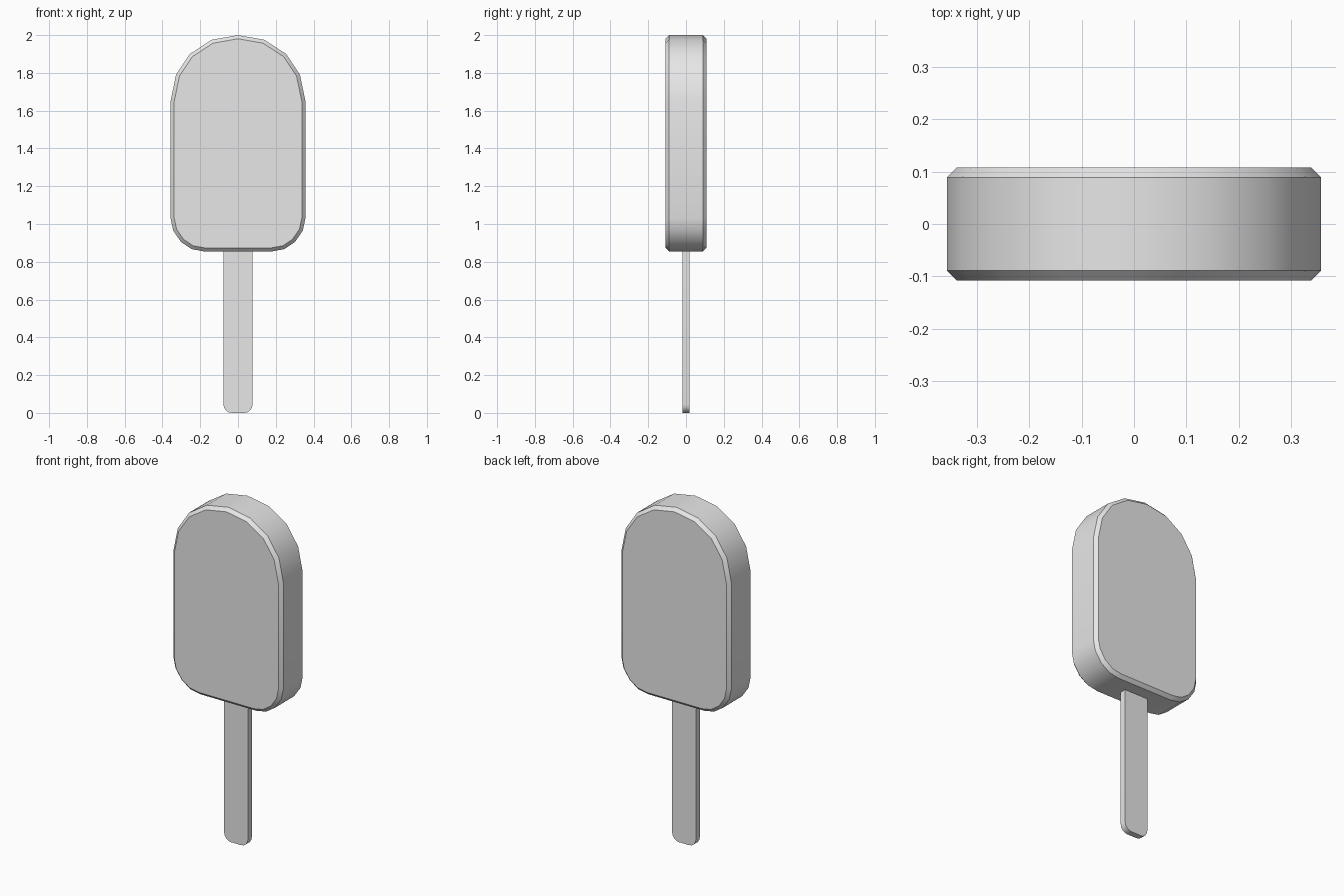
import bpy, bmesh, math

if "Cube" in bpy.data.objects:
    bpy.data.objects.remove(bpy.data.objects["Cube"], do_unlink=True)

# Single plain grey
grey = bpy.data.materials.new("plain_grey")
grey.use_nodes = True
grey.diffuse_color = (0.8, 0.8, 0.8, 1)
grey.node_tree.nodes["Principled BSDF"].inputs["Base Color"].default_value = (0.8, 0.8, 0.8, 1)


def slab(name, half, depth, chamfer=0.0):
    """Mirror a half outline (x, z), extrude it along y and chamfer both rims."""
    outline = half + [(-x, z) for x, z in reversed(half) if x > 0]
    bm = bmesh.new()
    face = bm.faces.new([bm.verts.new((x, -depth / 2, z)) for x, z in outline])
    result = bmesh.ops.extrude_face_region(bm, geom=[face], use_keep_orig=True)
    new_verts = [g for g in result["geom"] if isinstance(g, bmesh.types.BMVert)]
    bmesh.ops.translate(bm, verts=new_verts, vec=(0, depth, 0))
    bmesh.ops.recalc_face_normals(bm, faces=bm.faces[:])
    if chamfer:
        rims = [e for e in bm.edges
                if abs(e.verts[0].co.y - e.verts[1].co.y) < depth / 2]
        bmesh.ops.bevel(bm, geom=rims, offset=chamfer, offset_type='OFFSET',
                        segments=1, profile=0.5, affect='EDGES', clamp_overlap=False)
    mesh = bpy.data.meshes.new(name)
    bm.to_mesh(mesh)
    bm.free()
    mesh.materials.append(grey)
    obj = bpy.data.objects.new(name, mesh)
    bpy.context.collection.objects.link(obj)
    bpy.ops.object.select_all(action='DESELECT')
    obj.select_set(True)
    bpy.context.view_layer.objects.active = obj
    bpy.ops.object.shade_smooth_by_angle(angle=math.radians(35))
    return obj


# Frozen bar: domed top, rounded lower corners, chamfered front and back
bar = [(0.18, 0.855), (0.245, 0.867), (0.302, 0.905), (0.343, 0.965), (0.357, 1.03),
       (0.357, 1.65), (0.328, 1.79), (0.255, 1.90), (0.14, 1.975), (0, 2.0)]
slab("ice_bar", bar, 0.216, 0.019)

# Flat stick with a rounded lower end, running up into the bar
r, w = 0.045, 0.077
stick = [(w - r + r * math.sin(a), r - r * math.cos(a))
         for a in (math.radians(22.5 * i) for i in range(5))]
stick.append((w, 0.95))
slab("stick", stick, 0.036)
